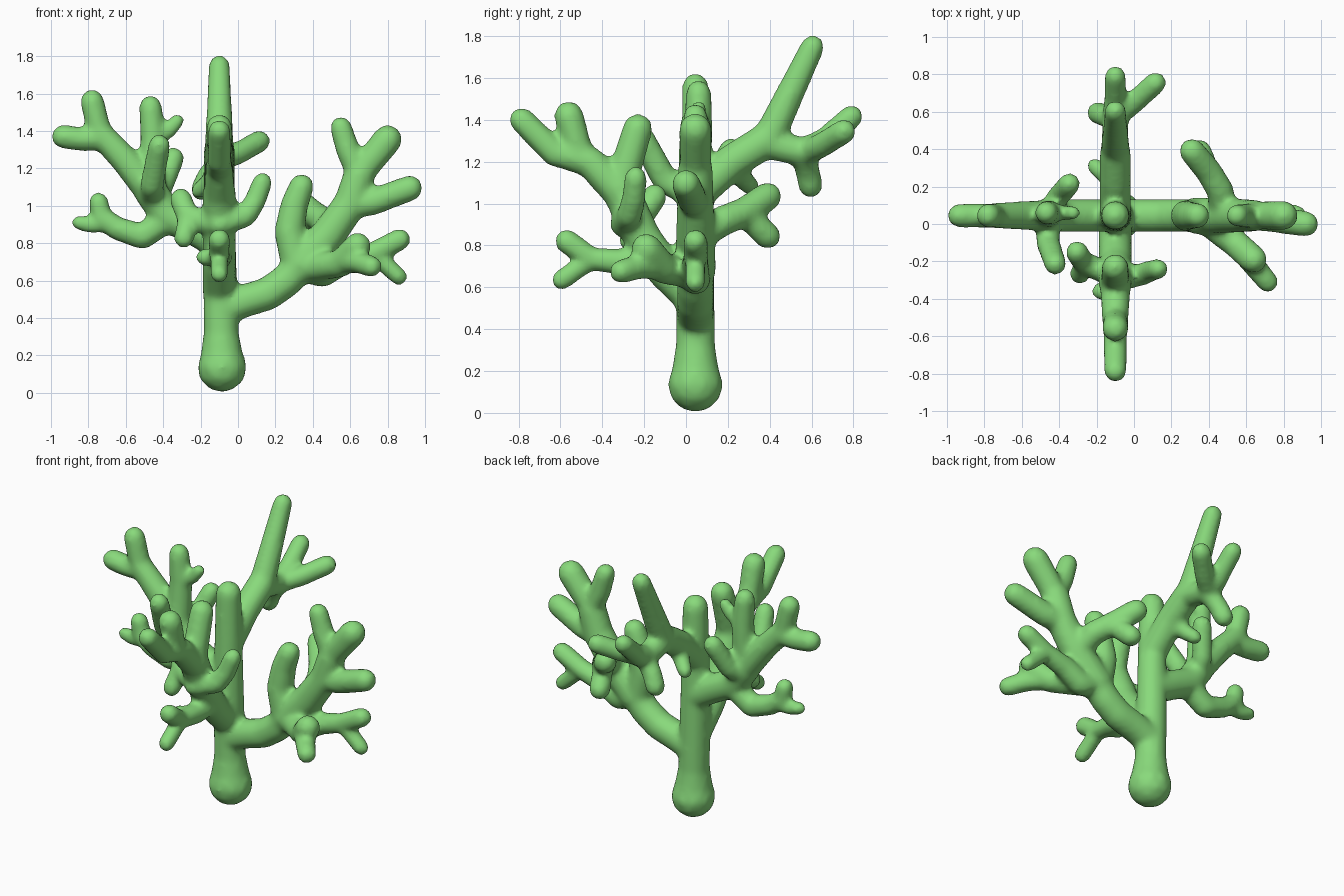
import bpy, bmesh
from mathutils import Vector, Matrix

green = bpy.data.materials.new("leaf_green")
green.diffuse_color = (0.25, 0.70, 0.20, 1)

bm = bmesh.new()


def ball(p, r):
    bmesh.ops.create_icosphere(bm, subdivisions=2, radius=r, matrix=Matrix.Translation(p))


def limb(r0, r1, *pts):
    """Rounded tube through the points, tapering from r0 to r1."""
    pts = [Vector(p) for p in pts]
    n = len(pts) - 1
    rad = [r0 + (r1 - r0) * i / n for i in range(n + 1)]
    for p, r in zip(pts, rad):
        ball(p, r)
    for i in range(n):
        d = pts[i + 1] - pts[i]
        m = (Matrix.Translation((pts[i] + pts[i + 1]) / 2)
             @ d.to_track_quat('Z', 'Y').to_matrix().to_4x4())
        bmesh.ops.create_cone(bm, cap_ends=True, segments=14, radius1=rad[i],
                              radius2=rad[i + 1], depth=d.length, matrix=m)


X, Y = -0.10, 0.045   # trunk axis

# trunk with swollen foot
ball((-0.085, Y, 0.135), 0.135)
limb(0.125, 0.095, (-0.085, Y, 0.14), (-0.09, Y, 0.32))
limb(0.095, 0.09, (-0.09, Y, 0.32), (X, Y, 0.8))
limb(0.09, 0.077, (X, Y, 0.8), (X, Y, 1.375))

# right bough: main stem and upper forks
limb(0.09, 0.09, (X, Y, 0.44), (0.03, Y, 0.49), (0.16, Y, 0.53), (0.26, Y, 0.60), (0.33, Y, 0.68))
limb(0.10, 0.085, (0.33, Y, 0.68), (0.48, Y, 0.84), (0.60, Y, 1.01), (0.65, Y, 1.17))
limb(0.07, 0.06, (0.65, Y, 1.17), (0.59, Y, 1.29), (0.55, Y, 1.42))
limb(0.075, 0.08, (0.65, Y, 1.17), (0.80, Y, 1.355))
limb(0.075, 0.07, (0.58, Y, 1.00), (0.72, 0.03, 1.02), (0.92, 0.0, 1.095))
# right bough: inner upright
limb(0.09, 0.068, (0.32, Y, 0.68), (0.275, Y, 0.86), (0.30, Y, 1.0), (0.34, Y, 1.105))
# right bough: lower outer twig pair
limb(0.08, 0.06, (0.33, Y, 0.68), (0.45, Y, 0.635), (0.57, Y, 0.70), (0.72, Y, 0.745))
limb(0.06, 0.06, (0.72, Y, 0.745), (0.865, Y, 0.82))
limb(0.05, 0.048, (0.74, Y, 0.73), (0.86, Y, 0.62))
# right bough: front twig pair
limb(0.075, 0.075, (0.38, 0.02, 0.67), (0.55, -0.11, 0.69), (0.64, -0.19, 0.785))
limb(0.065, 0.058, (0.56, -0.12, 0.70), (0.64, -0.22, 0.70), (0.715, -0.31, 0.675))
# right bough: back twig pair
limb(0.075, 0.07, (0.48, 0.06, 0.85), (0.46, 0.18, 0.92), (0.40, 0.28, 0.96), (0.31, 0.39, 1.035))
limb(0.06, 0.065, (0.40, 0.28, 0.95), (0.35, 0.39, 0.845))

# left bough: main stem and upper forks
limb(0.09, 0.09, (X, Y, 0.80), (-0.24, Y, 0.88), (-0.38, Y, 0.95), (-0.47, Y, 1.08))
limb(0.085, 0.07, (-0.47, Y, 1.08), (-0.60, Y, 1.24), (-0.74, Y, 1.39))
limb(0.065, 0.065, (-0.74, Y, 1.39), (-0.78, Y, 1.56))
limb(0.065, 0.065, (-0.72, Y, 1.36), (-0.83, Y, 1.355), (-0.935, Y, 1.37))
# left bough: upright with small spur
limb(0.075, 0.062, (-0.46, Y, 1.08), (-0.455, 0.06, 1.35), (-0.468, 0.06, 1.53))
limb(0.045, 0.04, (-0.45, 0.06, 1.36), (-0.37, 0.06, 1.40), (-0.325, 0.06, 1.455))
# left bough: lower outer twig pair
limb(0.075, 0.058, (-0.38, Y, 0.93), (-0.51, Y, 0.835), (-0.65, Y, 0.88), (-0.73, Y, 0.94))
limb(0.055, 0.055, (-0.73, Y, 0.94), (-0.745, Y, 1.02))
limb(0.048, 0.042, (-0.70, Y, 0.91), (-0.78, Y, 0.895), (-0.85, Y, 0.91))
# left bough: front and back twigs
limb(0.068, 0.06, (-0.46, 0.02, 1.05), (-0.46, -0.10, 1.11), (-0.42, -0.215, 1.325))
limb(0.06, 0.06, (-0.45, 0.06, 1.03), (-0.41, 0.14, 1.09), (-0.345, 0.215, 1.255))

# front bough: main stem and upper forks
limb(0.09, 0.09, (X, Y, 0.54), (X, -0.10, 0.68), (X, -0.21, 0.84), (X, -0.32, 1.08))
limb(0.085, 0.065, (X, -0.32, 1.06), (X, -0.46, 1.20), (X, -0.60, 1.235))
limb(0.065, 0.062, (X, -0.62, 1.235), (X, -0.785, 1.40))
limb(0.065, 0.072, (X, -0.50, 1.21), (X, -0.56, 1.42))
limb(0.08, 0.072, (X, -0.32, 1.06), (X, -0.23, 1.36))
# front bough: lower twig pair with side spur
limb(0.075, 0.055, (X, -0.14, 0.74), (X, -0.30, 0.72), (X, -0.45, 0.735))
limb(0.055, 0.06, (X, -0.45, 0.735), (X, -0.57, 0.82))
limb(0.05, 0.05, (X, -0.46, 0.73), (X, -0.595, 0.635))
limb(0.048, 0.048, (X, -0.33, 0.72), (-0.18, -0.36, 0.725))
# front bough: left and right twigs
limb(0.065, 0.06, (X, -0.28, 0.90), (-0.20, -0.24, 0.92), (-0.275, -0.20, 0.955))
limb(0.06, 0.062, (-0.275, -0.20, 0.955), (-0.305, -0.15, 1.035))
limb(0.055, 0.055, (-0.265, -0.21, 0.94), (-0.29, -0.27, 0.825))
limb(0.065, 0.055, (X, -0.30, 0.90), (0.04, -0.27, 0.945), (0.09, -0.25, 1.02), (0.13, -0.24, 1.125))

# back bough: main stem and upper forks
limb(0.085, 0.085, (X, Y, 1.04), (X, 0.22, 1.20), (X, 0.38, 1.30))
limb(0.08, 0.058, (X, 0.39, 1.30), (X, 0.49, 1.51), (X, 0.605, 1.75))
limb(0.075, 0.065, (X, 0.38, 1.29), (X, 0.56, 1.245), (X, 0.65, 1.29))
limb(0.06, 0.058, (X, 0.65, 1.29), (X, 0.79, 1.415))
limb(0.06, 0.06, (X, 0.57, 1.24), (0.0, 0.65, 1.28), (0.115, 0.755, 1.345))
limb(0.06, 0.06, (X, 0.56, 1.23), (-0.16, 0.58, 1.16), (-0.195, 0.595, 1.085))
# back bough: small hanging twig
limb(0.055, 0.045, (X, 0.24, 1.20), (-0.16, 0.27, 1.12), (-0.21, 0.31, 1.08))

mesh = bpy.data.meshes.new("branching_tree")
bm.to_mesh(mesh)
bm.free()
mesh.materials.append(green)
tree = bpy.data.objects.new("branching_tree", mesh)
bpy.context.collection.objects.link(tree)

# fuse the limbs into one soft skin
rm = tree.modifiers.new("fuse", 'REMESH')
rm.mode = 'VOXEL'
rm.voxel_size = 0.017
rm.use_smooth_shade = True
sm = tree.modifiers.new("soften", 'SMOOTH')
sm.factor = 0.5
sm.iterations = 8
